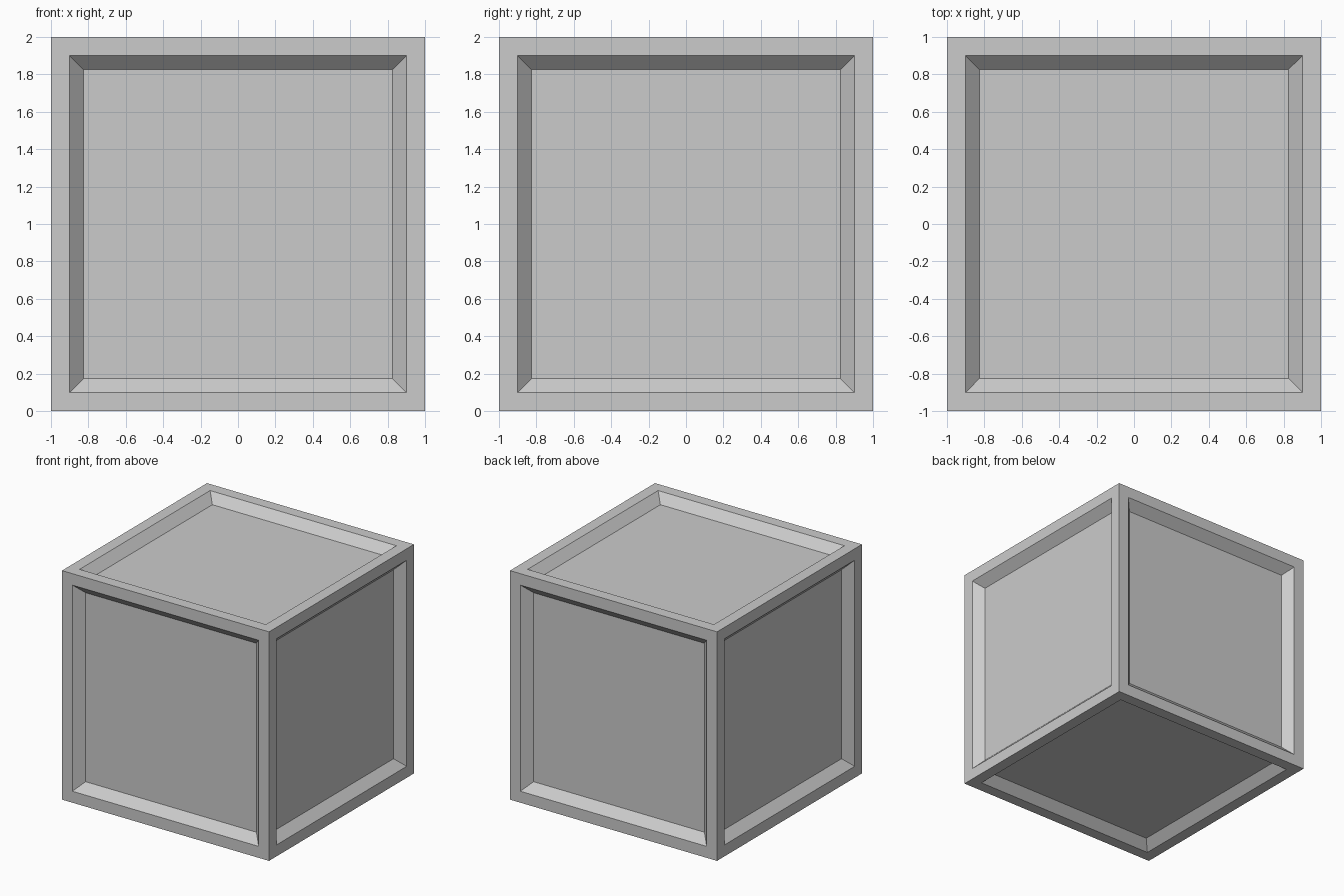
import bpy, bmesh

if "Cube" in bpy.data.objects:
    bpy.data.objects.remove(bpy.data.objects["Cube"])

SIZE, RIM, BEVEL, DEPTH = 2.0, 0.10, 0.075, 0.075

# Cube standing on the ground
bm = bmesh.new()
bmesh.ops.create_cube(bm, size=SIZE)
bmesh.ops.translate(bm, verts=bm.verts, vec=(0, 0, SIZE / 2))
panels = list(bm.faces)

# Flat rim on every side, then a sloped wall down to a sunken panel
bmesh.ops.inset_individual(bm, faces=panels, thickness=RIM, use_even_offset=True)
bmesh.ops.inset_individual(bm, faces=panels, thickness=BEVEL, use_even_offset=True)
bm.normal_update()
for face in panels:
    bmesh.ops.translate(bm, verts=face.verts, vec=-face.normal * DEPTH)
bmesh.ops.recalc_face_normals(bm, faces=bm.faces)

mesh = bpy.data.meshes.new("panelled_crate")
bm.to_mesh(mesh)
bm.free()
crate = bpy.data.objects.new("panelled_crate", mesh)
bpy.context.collection.objects.link(crate)
